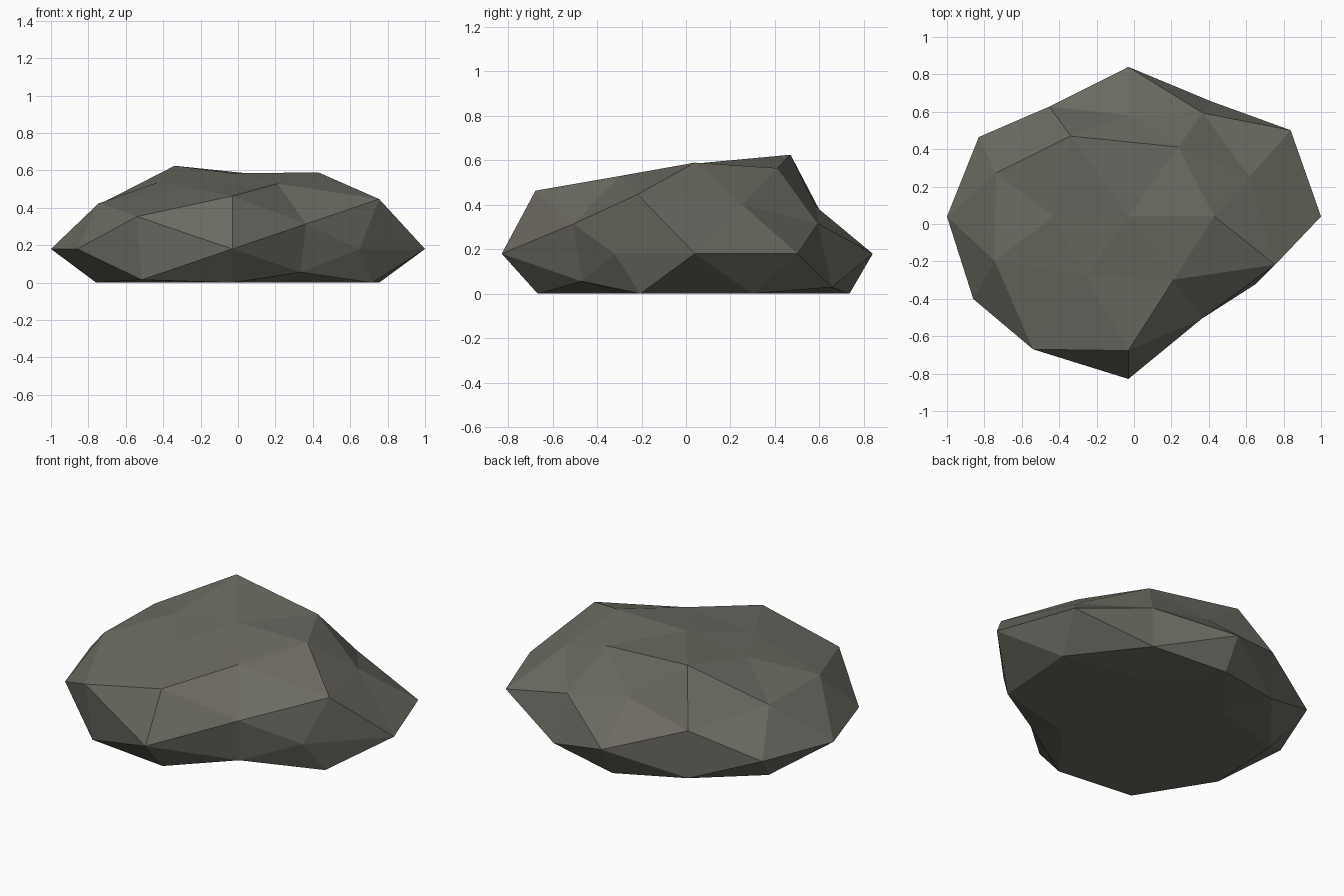
import bpy
import bmesh
from mathutils import Vector

default_cube = bpy.data.objects.get("Cube")
if default_cube:
    bpy.data.objects.remove(default_cube, do_unlink=True)

CENTRE = Vector((-0.03, 0.04, 0.18))
SQUASH = Vector((1, 0.86, 0.55))
GOLDEN = (1 + 5 ** 0.5) / 2

# Families of directions on a once-subdivided icosahedron, each with the
# bumpiness (radius) of its mirrored points: x sign runs fastest, then y, then z
side, front_back, top_bottom = (1, 0, 0), (0, 1, 0), (0, 0, 1)
families = [
    (side, [1.03, .97]),
    (front_back, [.93, 1.01]),
    (top_bottom, [.736, .8]),
    ((1, 0, GOLDEN), [.875, .76, .85, .85]),
    ((0, GOLDEN, 1), [.74, .98, .95, .966]),
    ((GOLDEN, 1, 0), [1.02, .94, .8, .975]),
    ((1, GOLDEN, GOLDEN ** 2), [.865, 1, .785, .74] + [.85] * 4),
    ((GOLDEN ** 2, 1, GOLDEN), [.8, .875, .97, .885, .97, .87, .925, .9]),
    ((GOLDEN, GOLDEN ** 2, 1), [.795, .845, .785, 1.02, .885, .836, .73, .97]),
]


def signs(component):
    return (1, -1) if component else (1,)


def mirrored(direction):
    x, y, z = direction
    return [Vector((x * sx, y * sy, z * sz)).normalized()
            for sz in signs(z) for sy in signs(y) for sx in signs(x)]


# Even faceted ball
bm = bmesh.new()
radius_of = {}
for direction, radii in families:
    for point, radius in zip(mirrored(direction), radii):
        radius_of[bm.verts.new(point)] = radius
bmesh.ops.convex_hull(bm, input=bm.verts[:])

# Push points in and out, squash, and flatten the underside on the ground
for vert in bm.verts:
    vert.co = CENTRE + vert.co * radius_of[vert] * SQUASH
    vert.co.z = max(vert.co.z, 0)
bmesh.ops.recalc_face_normals(bm, faces=bm.faces[:])

mesh = bpy.data.meshes.new("rock")
bm.to_mesh(mesh)
bm.free()
rock = bpy.data.objects.new("rock", mesh)
bpy.context.collection.objects.link(rock)

# Single stone colour
stone = bpy.data.materials.new("stone_grey")
stone.use_nodes = True
colour = (0.15, 0.146, 0.122, 1)
stone.diffuse_color = colour
stone.node_tree.nodes["Principled BSDF"].inputs["Base Color"].default_value = colour
mesh.materials.append(stone)
